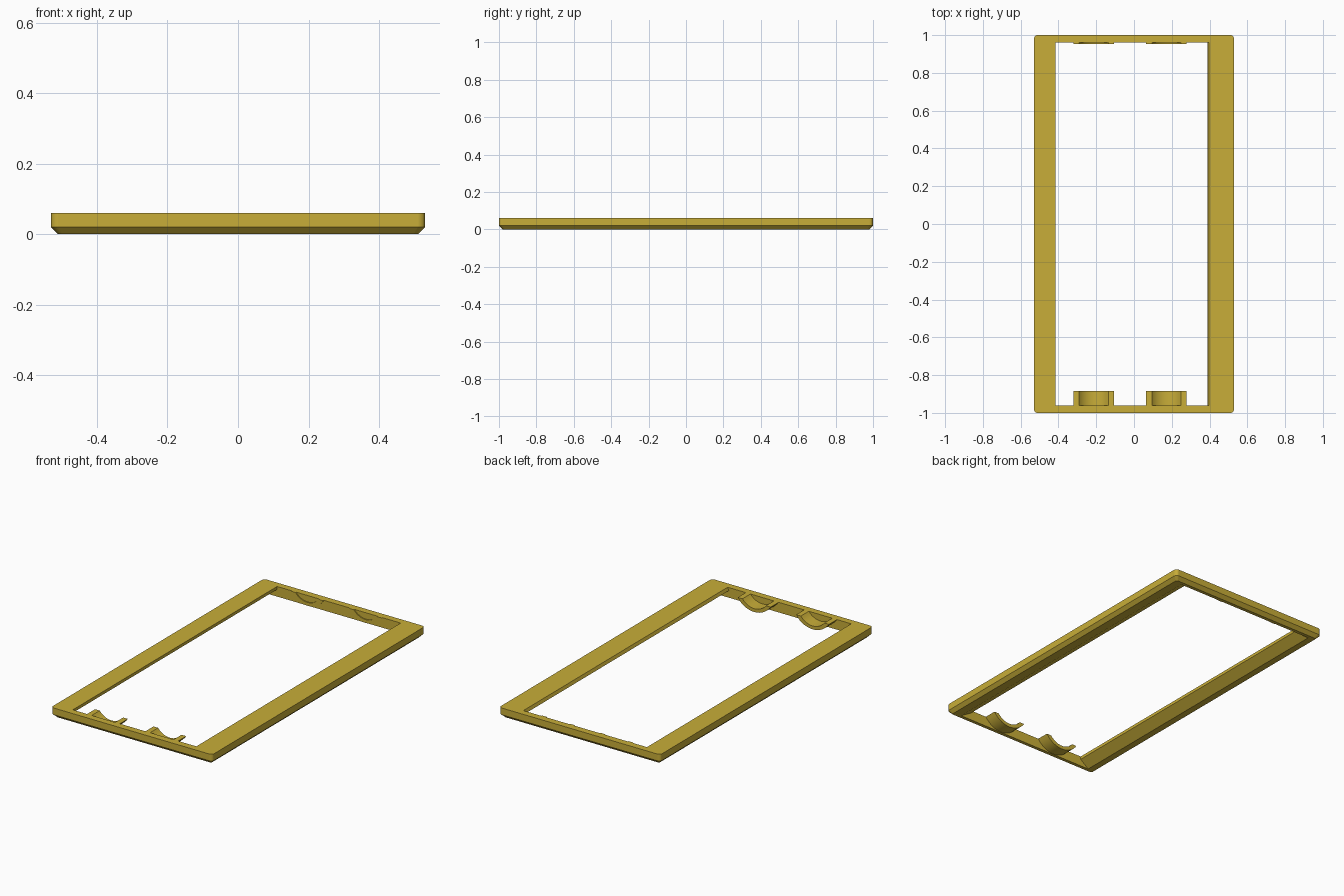
import bpy, bmesh
from math import sin, cos, pi, asin

if "Cube" in bpy.data.objects:
    bpy.data.objects.remove(bpy.data.objects["Cube"])

gold = bpy.data.materials.new("gold")
gold.diffuse_color = (0.58, 0.42, 0.04, 1)
gold.use_nodes = True
gold.node_tree.nodes["Principled BSDF"].inputs["Base Color"].default_value = gold.diffuse_color


def make_object(name, bm):
    bmesh.ops.recalc_face_normals(bm, faces=bm.faces)
    mesh = bpy.data.meshes.new(name)
    bm.to_mesh(mesh)
    bm.free()
    mesh.materials.append(gold)
    ob = bpy.data.objects.new(name, mesh)
    bpy.context.collection.objects.link(ob)
    return ob


def loft(name, rings):
    """Join equal-length rings of points and cap both ends."""
    bm = bmesh.new()
    loops = [[bm.verts.new(p) for p in ring] for ring in rings]
    n = len(loops[0])
    for a, b in zip(loops, loops[1:]):
        for i in range(n):
            j = (i + 1) % n
            bm.faces.new((a[i], a[j], b[j], b[i]))
    bm.faces.new(loops[0])
    bm.faces.new(loops[-1])
    return make_object(name, bm)


def extrude_y(name, profile, y0, y1):
    return loft(name, [[(x, y, z) for x, z in profile] for y in (y0, y1)])


def rounded_rect(hx, hy, r, z, steps=6):
    pts = []
    for q, (sx, sy) in enumerate([(1, 1), (-1, 1), (-1, -1), (1, -1)]):
        for i in range(steps + 1):
            a = (q + i / steps) * pi / 2
            pts.append((sx * (hx - r) + r * cos(a), sy * (hy - r) + r * sin(a), z))
    return pts


# Frame: rounded slab with a chamfered lower edge
frame = loft("frame", [rounded_rect(0.51, 0.98, 0.012, 0),
                       rounded_rect(0.53, 1.0, 0.02, 0.02),
                       rounded_rect(0.53, 1.0, 0.02, 0.06)])

# Opening: short lip at the top, flaring outward underneath the long bars
opening = extrude_y("opening_cutter",
                    [(-0.415, 0.08), (-0.415, 0.042), (-0.47, 0), (-0.47, -0.02),
                     (0.46, -0.02), (0.46, 0), (0.39, 0.042), (0.398, 0.06), (0.398, 0.08)],
                    -0.96, 0.96)
cut = frame.modifiers.new("opening", 'BOOLEAN')
cut.operation = 'DIFFERENCE'
cut.solver = 'EXACT'
cut.object = opening
bpy.context.view_layer.objects.active = frame
bpy.ops.object.modifier_apply(modifier=cut.name)
bpy.data.objects.remove(opening)


# Cradles: crescent-shaped arcs hanging from the end bars
def arc(cx, half, depth, top=0.06, steps=14):
    r = (half * half + depth * depth) / (2 * depth)
    a = asin(half / r)
    return [(cx + r * sin(t), top - depth + r - r * cos(t))
            for t in (-a + 2 * a * i / steps for i in range(steps + 1))]


for side, cx in (("left", -0.213), ("right", 0.171)):
    profile = arc(cx, 0.108, 0.058) + arc(cx, 0.077, 0.038)[::-1]
    for end, y0, y1 in (("front", -0.965, -0.885), ("back", 0.954, 0.965)):
        ob = extrude_y(f"{end}_{side}_cradle", profile, y0, y1)
        bpy.ops.object.select_all(action='DESELECT')
        ob.select_set(True)
        bpy.context.view_layer.objects.active = ob
        bpy.ops.object.shade_smooth_by_angle()
